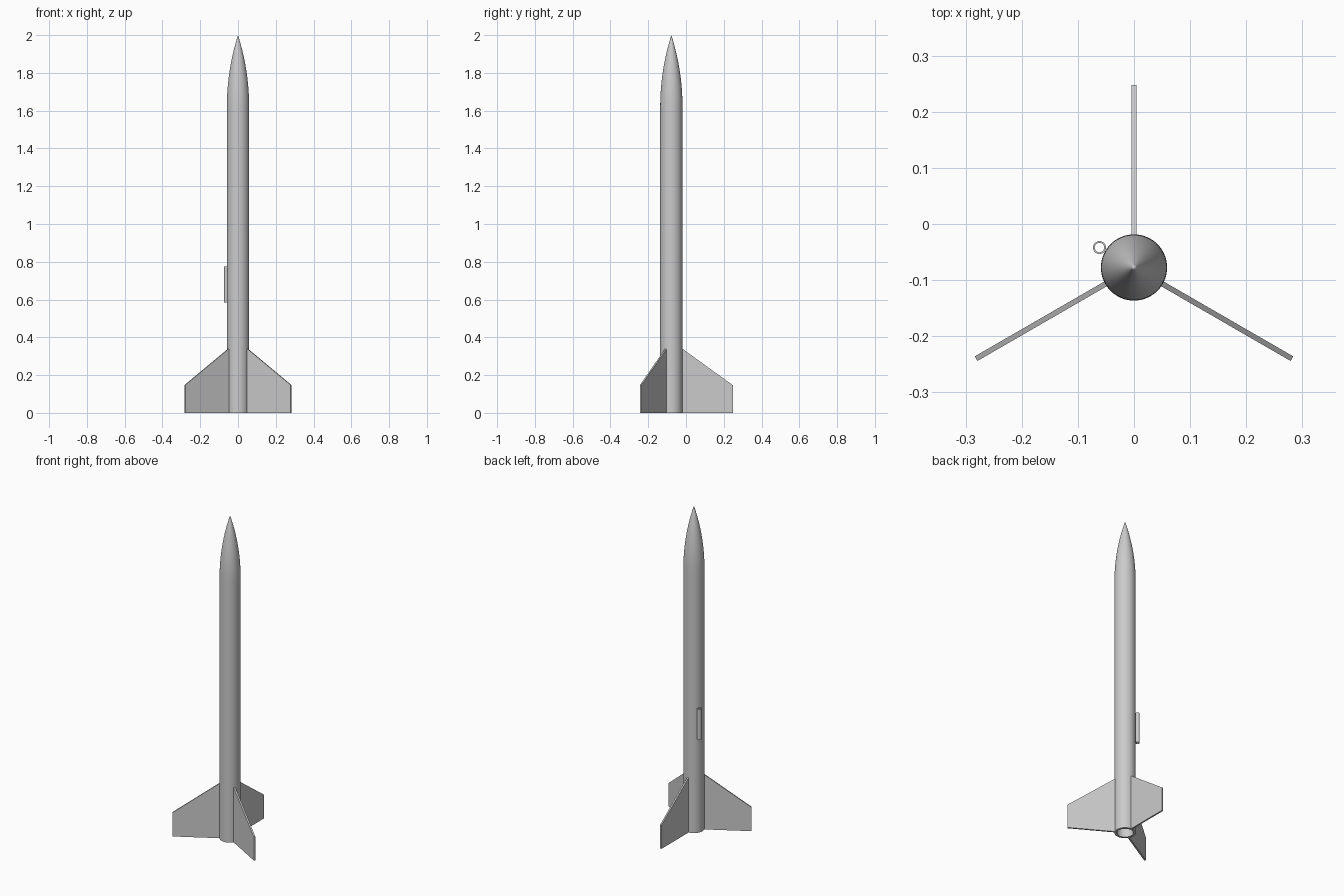
import bpy, bmesh, math
from mathutils import Matrix, Vector

cube = bpy.data.objects.get("Cube")
if cube:
    bpy.data.objects.remove(cube, do_unlink=True)

AXIS = Vector((0, -0.0775, 0))   # rocket centreline
R = 0.059                        # body radius
NOSE_BASE, TOP = 1.62, 2.0

grey = bpy.data.materials.new("light grey")
grey.use_nodes = True
colour = (0.6, 0.6, 0.6, 1)
grey.diffuse_color = colour
grey.node_tree.nodes["Principled BSDF"].inputs["Base Color"].default_value = colour


def finish(name, bm, location, smooth=False):
    bmesh.ops.remove_doubles(bm, verts=bm.verts, dist=1e-5)
    bmesh.ops.recalc_face_normals(bm, faces=bm.faces)
    mesh = bpy.data.meshes.new(name)
    bm.to_mesh(mesh)
    bm.free()
    mesh.materials.append(grey)
    obj = bpy.data.objects.new(name, mesh)
    obj.location = location
    bpy.context.collection.objects.link(obj)
    if smooth:
        bpy.ops.object.select_all(action='DESELECT')
        bpy.context.view_layer.objects.active = obj
        obj.select_set(True)
        bpy.ops.object.shade_smooth_by_angle(angle=math.radians(35))
    return obj


def lathe(name, profile, location, steps=64, closed=False):
    """Spin a (radius, z) profile around the vertical axis."""
    bm = bmesh.new()
    verts = [bm.verts.new((r, 0, z)) for r, z in profile]
    edges = [bm.edges.new(pair) for pair in zip(verts, verts[1:])]
    if closed:
        edges.append(bm.edges.new((verts[-1], verts[0])))
    bmesh.ops.spin(bm, geom=verts + edges, axis=(0, 0, 1), cent=(0, 0, 0),
                   angle=math.tau, steps=steps)
    return finish(name, bm, location, smooth=True)


def tube(name, outer, inner, bottom, top, location, steps):
    ring = [(outer, bottom), (outer, top), (inner, top), (inner, bottom)]
    return lathe(name, ring, location, steps, closed=True)


# Hollow body tube
tube("body_tube", R, 0.046, 0, NOSE_BASE, AXIS, 64)

# Tangent ogive nose with a flat base
length = TOP - NOSE_BASE
rho = (R * R + length * length) / (2 * R)
nose = [(0, NOSE_BASE)]
for i in range(25):
    h = length * i / 24
    nose.append((max(0, math.sqrt(rho * rho - h * h) + R - rho), NOSE_BASE + h))
lathe("nose_cone", nose, AXIS)

# Three swept fins
fin_outline = [(0.055, 0), (0.325, 0), (0.325, 0.147), (0.055, 0.342)]
THICKNESS = 0.0095
for name, degrees in (("back_fin", 90), ("front_right_fin", 210), ("front_left_fin", 330)):
    bm = bmesh.new()
    face = bm.faces.new([bm.verts.new((r, -THICKNESS / 2, z)) for r, z in fin_outline])
    side = bmesh.ops.extrude_face_region(bm, geom=[face])["geom"]
    bmesh.ops.translate(bm, vec=(0, THICKNESS, 0),
                        verts=[v for v in side if isinstance(v, bmesh.types.BMVert)])
    bm.transform(Matrix.Rotation(math.radians(degrees), 4, 'Z'))
    finish(name, bm, AXIS)

# Small guide tube on the side of the body
angle = math.radians(150)
offset = Vector((math.cos(angle), math.sin(angle), 0)) * 0.071
tube("launch_lug", 0.0115, 0.0085, 0.585, 0.775, AXIS + offset, 32)
